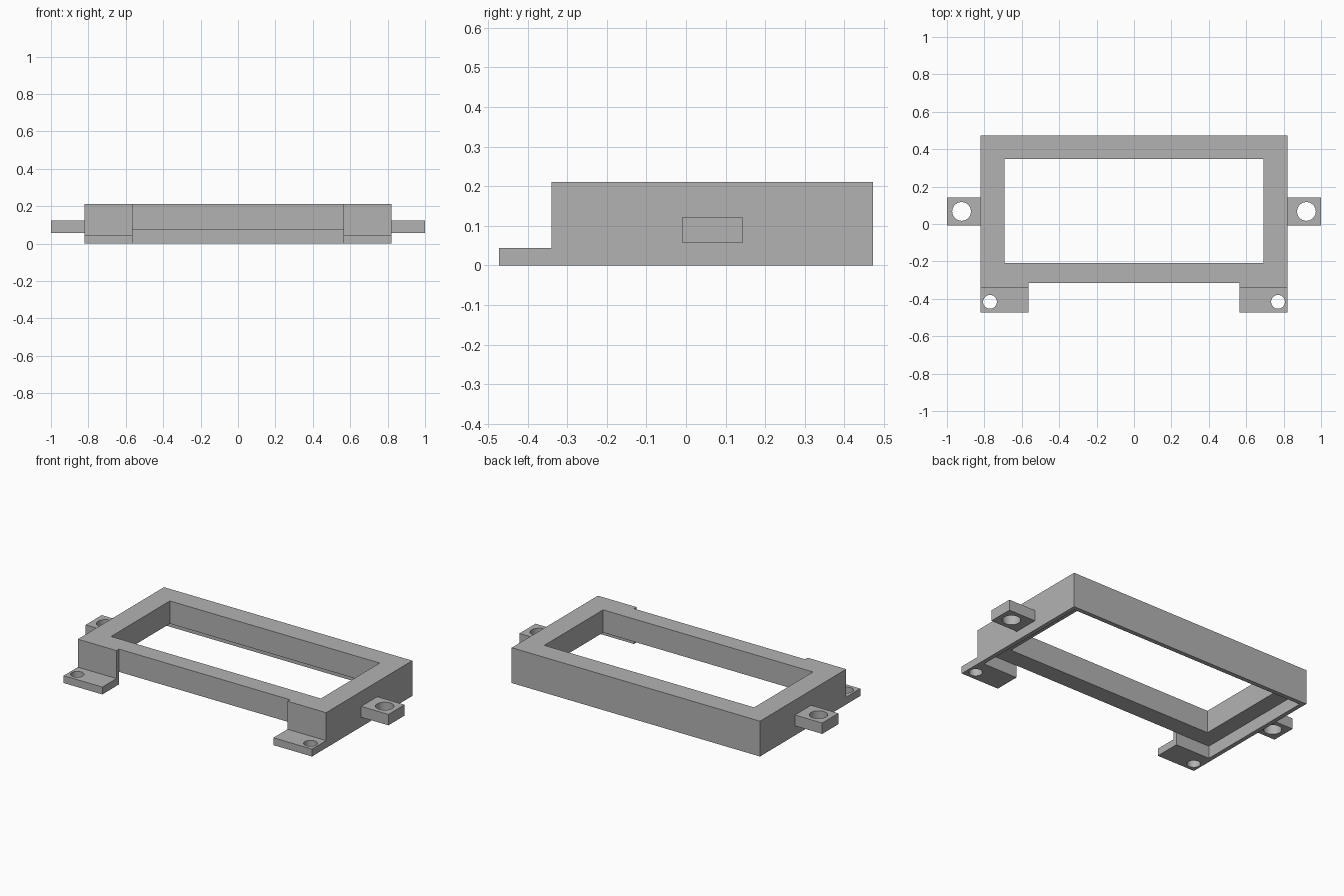
import bpy, bmesh, math

if "Cube" in bpy.data.objects:
    bpy.data.objects.remove(bpy.data.objects["Cube"], do_unlink=True)

grey = bpy.data.materials.new("plain_grey")
grey.use_nodes = True
colour = (0.45, 0.45, 0.45, 1)
grey.diffuse_color = colour
for node in grey.node_tree.nodes:
    if node.type == "BSDF_PRINCIPLED":
        node.inputs["Base Color"].default_value = colour

# Shared dimensions
SIDE, BACK, FRONT = 0.82, 0.473, -0.473    # outer block
TOP, FOOT_TOP, CEILING = 0.211, 0.044, 0.075
FACE, POST = -0.316, -0.34                 # front of the frame and of the corner posts
GAP = 0.565                                # half width between the feet
RIM = 0.026                                # thin wall around the recess below


def prism(name, points, z0, z1):
    """Extrude a flat outline from z0 up to z1."""
    bm = bmesh.new()
    base = bm.faces.new([bm.verts.new((x, y, z0)) for x, y in points])
    top = bmesh.ops.extrude_face_region(bm, geom=[base], use_keep_orig=True)["geom"]
    for v in top:
        if isinstance(v, bmesh.types.BMVert):
            v.co.z = z1
    bmesh.ops.recalc_face_normals(bm, faces=bm.faces)
    mesh = bpy.data.meshes.new(name)
    bm.to_mesh(mesh)
    bm.free()
    obj = bpy.data.objects.new(name, mesh)
    bpy.context.collection.objects.link(obj)
    return obj


def rect(x0, x1, y0, y1):
    return [(x0, y0), (x1, y0), (x1, y1), (x0, y1)]


def circle(x, y, r, n=32):
    return [(x + r * math.cos(math.tau * i / n), y + r * math.sin(math.tau * i / n))
            for i in range(n)]


def cut(obj, points, z0, z1):
    """Subtract an extruded outline and discard the cutter."""
    cutter = prism("cutter", points, z0, z1)
    cutter.hide_render = True
    mod = obj.modifiers.new("cut", "BOOLEAN")
    mod.operation, mod.solver, mod.object = "DIFFERENCE", "EXACT", cutter
    deps = bpy.context.evaluated_depsgraph_get()
    result = bpy.data.meshes.new_from_object(obj.evaluated_get(deps))
    obj.modifiers.clear()
    obj.data = result
    bpy.data.objects.remove(cutter, do_unlink=True)


def finish(obj):
    obj.data.materials.clear()
    obj.data.materials.append(grey)
    bpy.ops.object.select_all(action="DESELECT")
    obj.select_set(True)
    bpy.context.view_layer.objects.active = obj
    bpy.ops.object.shade_smooth_by_angle(angle=math.radians(30))


# Frame with its front feet, carved from one block
frame = prism("frame_with_feet", rect(-SIDE, SIDE, FRONT, BACK), 0, TOP)
# Recess underneath, open to the front between the feet
inner = SIDE - RIM
half = [(GAP, -0.6), (GAP, FACE), (inner, FACE), (inner, BACK - RIM)]
cut(frame, half + [(-x, y) for x, y in reversed(half)], -0.1, CEILING)
# Gap between the feet, and the step above them
cut(frame, rect(-GAP, GAP, -0.6, FACE), -0.1, 0.4)
cut(frame, rect(-1, 1, -0.7, POST), FOOT_TOP, 0.4)
# Window opening
cut(frame, rect(-0.693, 0.693, -0.208, 0.347), -0.1, 0.4)
# Screw holes in the feet
for s in (-1, 1):
    cut(frame, circle(s * 0.77, -0.416, 0.037), -0.1, 0.15)
finish(frame)

# Side mounting tabs
for s, side in ((1, "left"), (-1, "right")):
    tab = prism(side + "_mounting_tab",
                rect(min(s * SIDE, s), max(s * SIDE, s), -0.009, 0.143), 0.057, 0.122)
    cut(tab, circle(s * 0.922, 0.067, 0.05), -0.1, 0.3)
    finish(tab)
